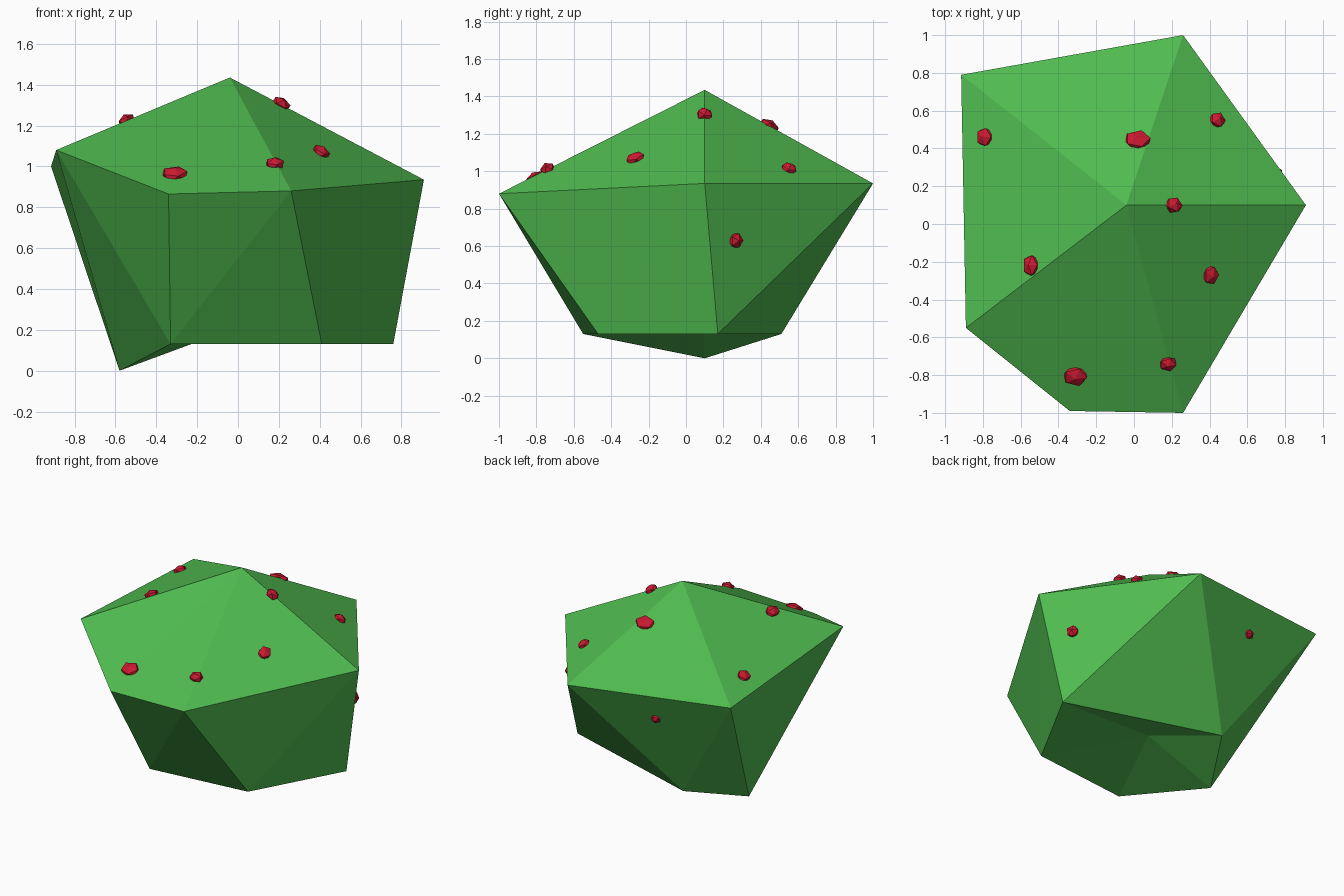
import bpy, bmesh
from mathutils import Vector, Matrix
from mathutils.bvhtree import BVHTree

if "Cube" in bpy.data.objects:
    bpy.data.objects.remove(bpy.data.objects["Cube"])


def material(name, color):
    m = bpy.data.materials.new(name)
    m.diffuse_color = color
    m.use_nodes = True
    m.node_tree.nodes["Principled BSDF"].inputs["Base Color"].default_value = m.diffuse_color
    return m


def finish(bm, name, mat):
    me = bpy.data.meshes.new(name)
    bm.to_mesh(me)
    ob = bpy.data.objects.new(name, me)
    me.materials.append(mat)
    bpy.context.collection.objects.link(ob)
    return ob


green = material("leaf_green", (0.08, 0.50, 0.08, 1))
red = material("berry_red", (0.60, 0.01, 0.03, 1))

# Bush: crown point, six-point shoulder ring, five-point base ring, dented underside
points = {
    "T": (-0.04, 0.10, 1.435), "P": (-0.04, 0.10, 0.20),
    "A": (-0.915, 0.79, 1.00), "B": (0.26, 1.00, 0.935), "C": (0.91, 0.10, 0.935),
    "D": (0.26, -1.00, 0.88), "E": (-0.34, -0.99, 0.865), "F": (-0.89, -0.55, 1.08),
    "G": (-0.335, 0.51, 0.13), "H": (0.76, 0.17, 0.13), "I": (0.41, -0.47, 0.13),
    "J": (-0.33, -0.55, 0.13), "L": (-0.58, 0.10, 0.0),
}
fan_top = ["T" + a + b for a, b in zip("ABCDEF", "BCDEFA")]
fan_bottom = ["P" + a + b for a, b in zip("GHIJL", "HIJLG")]
sides = "ABG BGH BCH CHI CDI DIJ DEJ EFJ FJL FAL ALG".split()

bm = bmesh.new()
verts = {k: bm.verts.new(p) for k, p in points.items()}
for f in fan_top + sides + fan_bottom:
    bm.faces.new([verts[k] for k in f])
bmesh.ops.recalc_face_normals(bm, faces=bm.faces)
tree = BVHTree.FromBMesh(bm)
finish(bm, "bush", green)
bm.free()


# Berries: flattened faceted beads pressed into the bush surface
def berry(i, origin, direction, rx, ry, rn=0.036):
    hit, n, _, _ = tree.ray_cast(Vector(origin), Vector(direction))
    ref = Vector((1, 0, 0)) if abs(n.x) < 0.8 else Vector((0, 1, 0))
    x = (ref - n * ref.dot(n)).normalized()
    rot = Matrix((x, n.cross(x), n)).transposed().to_4x4()
    b = bmesh.new()
    bmesh.ops.create_icosphere(b, subdivisions=1, radius=1)
    ob = finish(b, f"berry_{i}", red)
    b.free()
    ob.matrix_world = Matrix.Translation(hit) @ rot @ Matrix.Diagonal((rx, ry, rn, 1))


crown = [(-0.79, 0.46, 0.048, 0.054), (0.02, 0.445, 0.076, 0.058), (0.44, 0.55, 0.048, 0.046),
         (0.21, 0.10, 0.050, 0.046), (-0.545, -0.22, 0.047, 0.062), (0.405, -0.27, 0.048, 0.056),
         (0.18, -0.74, 0.050, 0.044), (-0.31, -0.805, 0.070, 0.060)]
for i, (x, y, rx, ry) in enumerate(crown):
    berry(i, (x, y, 3), (0, 0, -1), rx, ry)
berry(8, (3, 0.265, 0.63), (-1, 0, 0), 0.045, 0.045)
berry(9, (-0.32, 3, 0.77), (0, -1, 0), 0.038, 0.035, 0.03)
